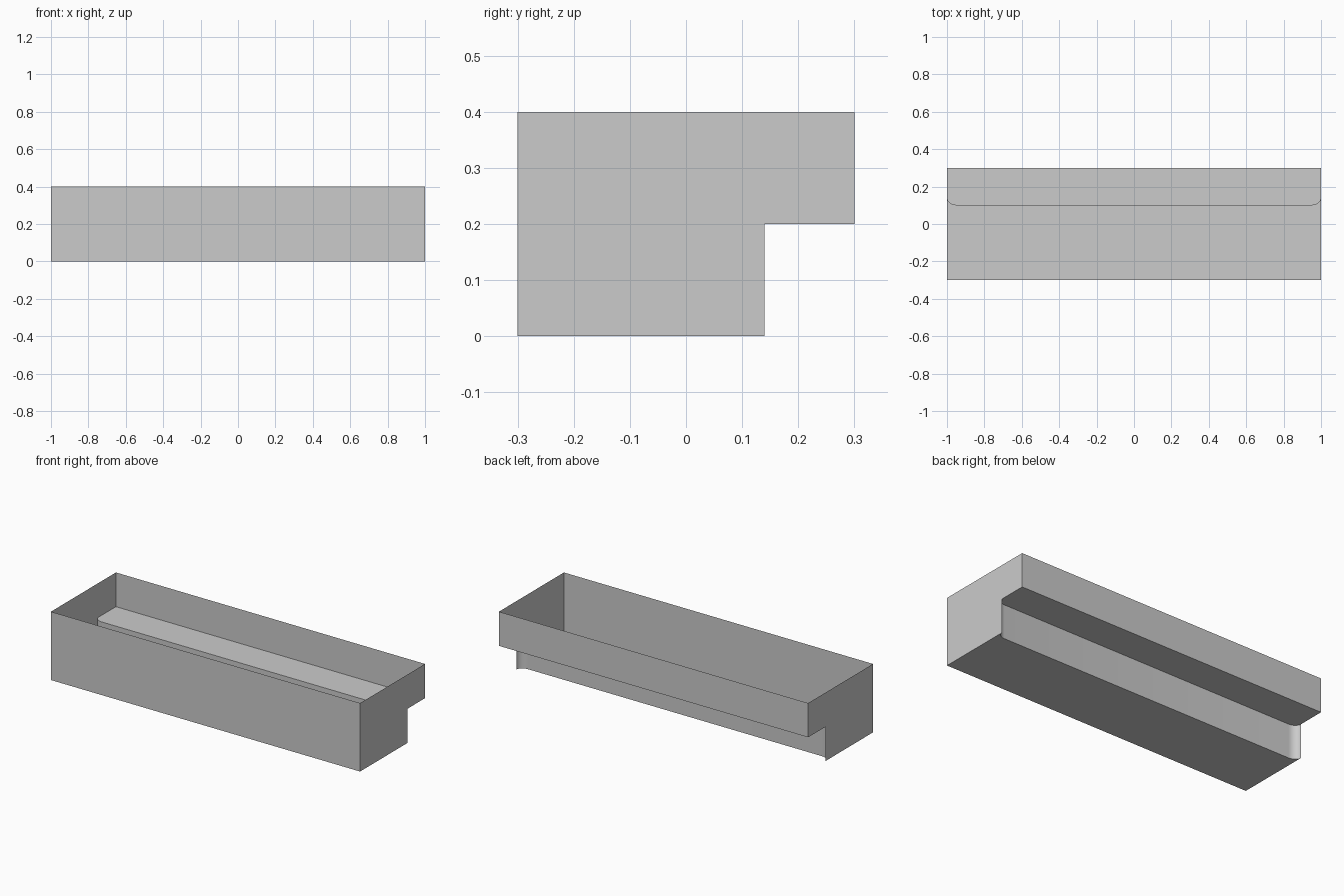
import bpy, bmesh, math

if "Cube" in bpy.data.objects:
    bpy.data.objects.remove(bpy.data.objects["Cube"], do_unlink=True)

grey = bpy.data.materials.new("light grey")
grey.use_nodes = True
colour = (0.6, 0.6, 0.6, 1)
grey.diffuse_color = colour
grey.node_tree.nodes["Principled BSDF"].inputs["Base Color"].default_value = colour

FRONT, BACK = -0.3, 0.3
STEP, TOP = 0.2, 0.4            # ledge height and rim height
RISER, FLARE = 0.1, 0.14        # riser line and where its rounded ends meet the sides
ROUND_X, SEGMENTS = 0.05, 8


def sheet(name, faces):
    """Make one thin sheet object from lists of corner points."""
    bm = bmesh.new()
    for points in faces:
        bm.faces.new([bm.verts.new(p) for p in points])
    bmesh.ops.remove_doubles(bm, verts=bm.verts, dist=1e-5)
    mesh = bpy.data.meshes.new(name)
    bm.to_mesh(mesh)
    bm.free()
    mesh.materials.append(grey)
    obj = bpy.data.objects.new(name, mesh)
    bpy.context.collection.objects.link(obj)
    return obj


def at(outline, z):
    return [(x, y, z) for x, y in outline]


def wall(a, b, low, high):
    return [(*a, low), (*b, low), (*b, high), (*a, high)]


# Riser line with rounded ends, running from left to right
right_round = []
for i in range(SEGMENTS + 1):
    t = math.pi / 2 * (1 - i / SEGMENTS)
    right_round.append((1 - ROUND_X + ROUND_X * math.cos(t),
                        FLARE - (FLARE - RISER) * math.sin(t)))
riser = [(-x, y) for x, y in reversed(right_round)] + right_round

# Floor and raised ledge share the riser line
sheet("floor", [at([(1, FRONT), (-1, FRONT)] + riser, 0)[::-1]])
sheet("ledge", [at(riser + [(1, BACK), (-1, BACK)], STEP)])

# Riser between floor and ledge, smooth around its ends
riser_wall = sheet("riser", [wall(b, a, 0, STEP) for a, b in zip(riser, riser[1:])])
bpy.ops.object.select_all(action="DESELECT")
riser_wall.select_set(True)
bpy.context.view_layer.objects.active = riser_wall
bpy.ops.object.shade_smooth_by_angle(angle=math.radians(30))

# Front and back walls
sheet("front_wall", [wall((-1, FRONT), (1, FRONT), 0, TOP)])
sheet("back_wall", [wall((1, BACK), (-1, BACK), STEP, TOP)])

# Stepped end walls
profile = [(FRONT, 0), (FLARE, 0), (FLARE, STEP), (BACK, STEP), (BACK, TOP), (FRONT, TOP)]
for name, x in (("left_wall", 1), ("right_wall", -1)):
    sheet(name, [[(x, y, z) for y, z in profile[::x]]])
